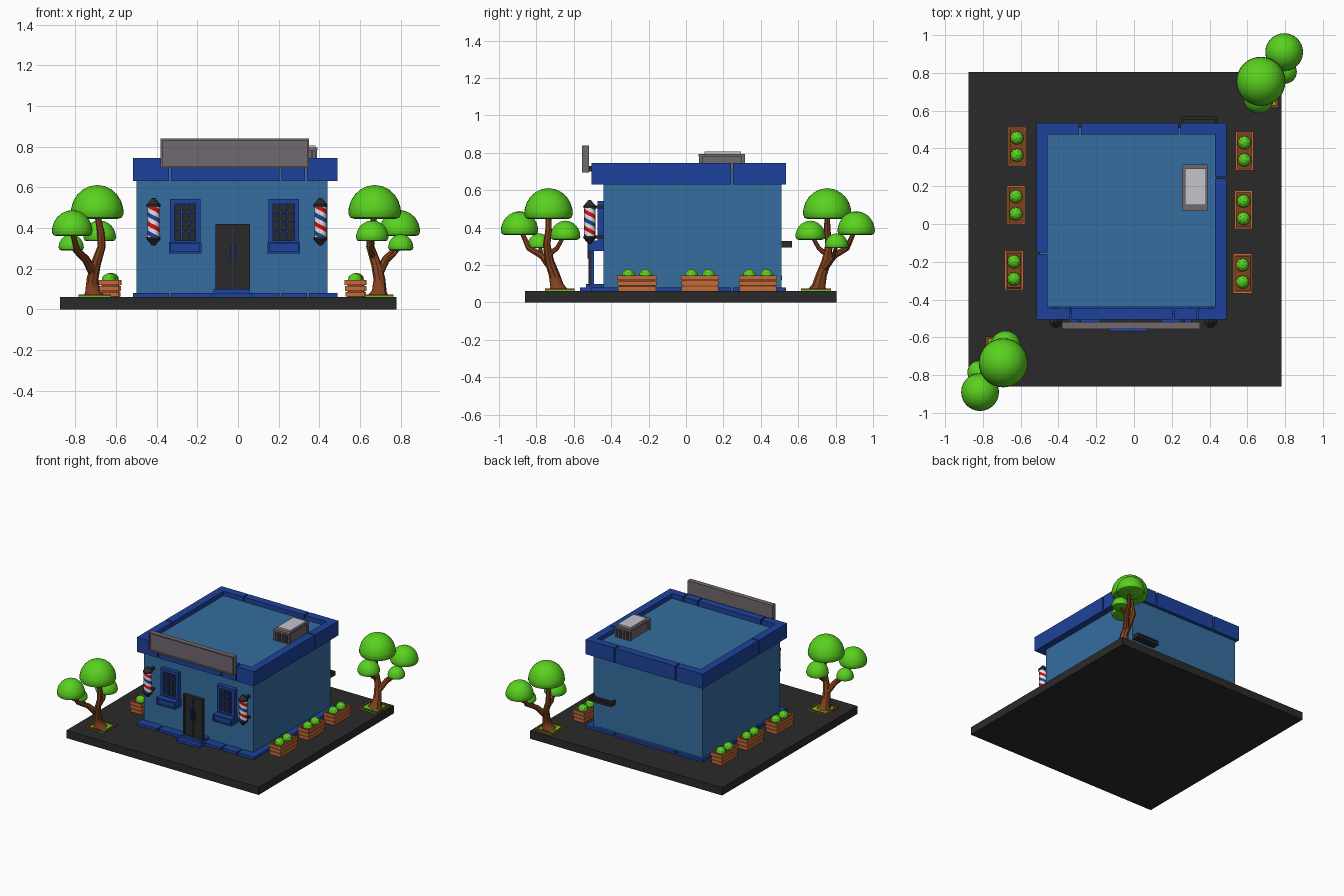
import bpy, bmesh, math, random
from mathutils import Matrix

random.seed(4)
cube = bpy.data.objects.get("Cube")
if cube:
    bpy.data.objects.remove(cube, do_unlink=True)


def material(name, *rgb):
    lin = [(c / 255) ** 2.2 for c in rgb] + [1]
    m = bpy.data.materials.new(name)
    m.use_nodes = True
    m.diffuse_color = lin
    m.node_tree.nodes["Principled BSDF"].inputs["Base Color"].default_value = lin
    return m


WALL = material("wall_blue", 56, 109, 157)
TRIM = material("trim_blue", 35, 68, 155)
DARK = material("charcoal", 46, 46, 47)
LEAF = material("leaf_green", 90, 208, 36)
BARK = material("bark_brown", 130, 68, 36)
WOOD = material("crate_orange", 196, 106, 60)
GRAY = material("sign_gray", 112, 104, 110)
PALE = material("vent_gray", 196, 194, 200)
WHITE = material("white", 235, 235, 235)
RED = material("red", 215, 22, 26)


def finish(name, bm, mats, smooth=False):
    bmesh.ops.recalc_face_normals(bm, faces=bm.faces[:])
    me = bpy.data.meshes.new(name)
    bm.to_mesh(me)
    bm.free()
    for m in mats:
        me.materials.append(m)
    ob = bpy.data.objects.new(name, me)
    bpy.context.collection.objects.link(ob)
    if smooth:
        smooth_shade(ob)
    return ob


def smooth_shade(ob):
    bpy.ops.object.select_all(action='DESELECT')
    ob.select_set(True)
    bpy.context.view_layer.objects.active = ob
    bpy.ops.object.shade_smooth_by_angle(angle=math.radians(40))


def boxes(name, mat, *specs):
    """One object from boxes given as (x0, x1, y0, y1, z0, z1)."""
    bm = bmesh.new()
    for x0, x1, y0, y1, z0, z1 in specs:
        mtx = Matrix.Translation(((x0 + x1) / 2, (y0 + y1) / 2, (z0 + z1) / 2))
        mtx = mtx @ Matrix.Diagonal((x1 - x0, y1 - y0, z1 - z0, 1))
        bmesh.ops.create_cube(bm, size=1, matrix=mtx)
    return finish(name, bm, [mat])


def frame(x0, x1, y0, y1, z0, z1, t):
    """Four bars of an upright rectangular frame."""
    return [(x0, x0 + t, y0, y1, z0, z1), (x1 - t, x1, y0, y1, z0, z1),
            (x0 + t, x1 - t, y0, y1, z0, z0 + t), (x0 + t, x1 - t, y0, y1, z1 - t, z1)]


def lathe(name, profile, loc, scale, mat, n=24):
    bm = bmesh.new()
    rings = [[bm.verts.new((loc[0] + r * scale * math.cos(k * math.tau / n),
                            loc[1] + r * scale * math.sin(k * math.tau / n),
                            loc[2] + z * scale)) for k in range(n)] for r, z in profile]
    for a, b in zip(rings, rings[1:]):
        for k in range(n):
            bm.faces.new((a[k - 1], a[k], b[k], b[k - 1]))
    bmesh.ops.remove_doubles(bm, verts=bm.verts[:], dist=1e-5)
    return finish(name, bm, [mat], True)


# Ground slab and building body
boxes("ground", DARK, (-.875, .78, -.86, .805, 0, .06))
boxes("walls", WALL, (-.5, .44, -.44, .51, .06, .71))


# Segmented block courses at the roof and the foot of the walls
def course(name, z0, z1, t, front, back, left, right):
    x0, x1, y0, y1, g = -.517, .49, -.505, .535, .005

    def split(a, b, cuts):
        ends = [a] + [e for c in cuts for e in (c - g, c + g)] + [b]
        return zip(ends[::2], ends[1::2])
    bars = [(a, b, y0, y0 + t, z0, z1) for a, b in split(x0, x1, front)]
    bars += [(a, b, y1 - t, y1, z0, z1) for a, b in split(x0, x1, back)]
    bars += [(x0, x0 + t, a, b, z0, z1) for a, b in split(y0 + t, y1 - t, left)]
    bars += [(x1 - t, x1, a, b, z0, z1) for a, b in split(y0 + t, y1 - t, right)]
    boxes(name, TRIM, *bars)


course("roof_trim", .632, .745, .06, [-.335, .21, .335], [-.285, .24], [-.155], [.245])
course("base_trim", .06, .08, .08, [-.335, .21, .345], [-.285, .24], [-.155], [.245])

# Sign board with a raised frame
boxes("sign_board", GRAY, (-.375, .345, -.545, -.52, .70, .835))
boxes("sign_frame", GRAY, *frame(-.38, .35, -.556, -.518, .695, .84, .009))
boxes("sign_brackets", DARK, *[(x, x + .02, -.525, -.50, .70, .73) for x in (-.3, .25)])

# Rooftop vent unit with slatted ends and a pale lid
boxes("vent_body", GRAY, (.265, .38, .085, .3, .705, .785))
boxes("vent_roof", GRAY, (.255, .39, .068, .315, .78, .795))
boxes("vent_lid", PALE, (.27, .38, .10, .295, .795, .806))
boxes("vent_slats", GRAY, *[(x, x + .011, y, y + .017, .71, .785)
                            for y in (.07, .298) for x in [.258 + k * .02 for k in range(7)]])

# Back wall shelf
boxes("back_shelf", DARK, (.25, .44, .505, .568, .295, .312),
      *frame(.25, .44, .55, .568, .295, .328, .012),
      (.25, .262, .505, .55, .312, .328), (.428, .44, .505, .55, .312, .328))

# Windows with glazing bars and sill boxes
for side, cx in (("left", -.26), ("right", .225)):
    a, b = cx - .075, cx + .075
    boxes(side + "_window_glass", DARK, (a + .01, b - .01, -.452, -.43, .32, .53))
    bars = frame(a, b, -.474, -.43, .315, .542, .023)
    bars += [(cx + d - .004, cx + d + .004, -.462, -.44, .33, .53) for d in (-.018, .018)]
    bars += [(a + .02, b - .02, -.462, -.44, z - .004, z + .004) for z in (.384, .429, .474)]
    boxes(side + "_window_frame", TRIM, *bars)
    boxes(side + "_sill_box", TRIM, (a, b, -.51, -.43, .28, .322),
          *frame(a - .005, b + .005, -.52, -.43, .275, .33, .009))

# Double door, handles and steps
boxes("door_slab", TRIM, (-.108, .058, -.508, -.492, .08, .418))
boxes("door_leaves", DARK, (-.105, -.0265, -.514, -.505, .1, .41),
      (-.0235, .055, -.514, -.505, .1, .41))
boxes("door_frame", DARK, *frame(-.11, .06, -.52, -.506, .085, .42, .014))
boxes("door_handles", TRIM, *[(x, x + .007, -.526, -.512, .235, .315) for x in (-.045, -.012)])
boxes("door_steps", TRIM, (-.13, .068, -.568, -.44, .06, .08), (-.12, .06, -.535, -.44, .08, .1))


# Striped poles: helical bands between dark caps
def pole(name, x, y=-.515, r=.03, z0=.35, z1=.51, n=24, band=.0225):
    bm = bmesh.new()

    def ring(j):
        return [bm.verts.new((x + r * math.cos(k * math.tau / n), y + r * math.sin(k * math.tau / n),
                min(z1, max(z0, z0 + band * (j - 4 * k / n))))) for k in range(n + 1)]
    rows = [ring(j) for j in range(13)]
    for j in range(12):
        for k in range(n):
            q = [rows[j][k], rows[j][k + 1], rows[j + 1][k + 1], rows[j + 1][k]]
            if max(v.co.z for v in q) - min(v.co.z for v in q) > 1e-5:
                bm.faces.new(q).material_index = (0, 1, 0, 2)[j % 4]
    bmesh.ops.remove_doubles(bm, verts=bm.verts[:], dist=1e-6)
    finish(name, bm, [WHITE, RED, TRIM], True)
    cap = [(0, -.2), (1.12, -.2), (1.15, .15), (1.0, .35), (.55, .85), (.3, 1.2), (0, 1.25)]
    lathe(name + "_top_cap", cap, (x, y, z1), r, DARK)
    lathe(name + "_bottom_cap", [(a, -b) for a, b in cap], (x, y, z0), r, DARK)
    boxes(name + "_bracket", DARK, *[(x - .01, x + .01, y, -.435, z - .008, z + .008)
                                     for z in (z0, z1)])


pole("left_pole", -.415)
pole("right_pole", .405)


# Slatted crates with two small shrubs each
def planter(name, cx, cy):
    w, d = .045, .1
    slats = []
    for k in range(3):
        z = .062 + k * .029
        s = random.uniform(-.003, .003) + k * .002
        a, b = w + s, d + s
        slats += [(cx - a, cx + a, cy - b, cy - b + .01, z, z + .024),
                  (cx - a, cx + a, cy + b - .01, cy + b, z, z + .024),
                  (cx - a, cx - a + .01, cy - b, cy + b, z, z + .024),
                  (cx + a - .01, cx + a, cy - b, cy + b, z, z + .024)]
    boxes(name + "_slats", WOOD, *slats)
    boxes(name + "_soil", BARK, (cx - .037, cx + .037, cy - .092, cy + .092, .06, .132))
    bm = bmesh.new()
    for dy in (-.046, .046):
        bmesh.ops.create_icosphere(bm, subdivisions=2, radius=.036,
                                   matrix=Matrix.Translation((cx, cy + dy, .143)))
    finish(name + "_shrubs", bm, [LEAF])


for i, (x, y) in enumerate([(-.62, .41), (-.625, .10), (-.635, -.245),
                            (.585, .385), (.58, .075), (.575, -.262)]):
    planter("planter_%d" % (i + 1), x, y)

# Trees: tapering limbs under rounded dome canopies
DOME = [(0, 0), (.78, 0), (.93, .05), (1, .2), (.98, .42), (.9, .68), (.75, .92),
        (.55, 1.1), (.3, 1.23), (0, 1.28)]
CANOPY = [(-.692, -.735, .445, .13), (-.815, -.89, .36, .1),
          (-.82, -.785, .29, .062), (-.68, -.645, .335, .08)]
LIMBS = [[(-.71, -.685, .06, .055), (-.715, -.69, .09, .036), (-.715, -.705, .15, .029),
          (-.7, -.73, .22, .025), (-.67, -.745, .31, .02), (-.675, -.735, .38, .018),
          (-.692, -.735, .47, .014)],
         [(-.712, -.715, .18, .024), (-.75, -.77, .25, .019), (-.79, -.84, .29, .016),
          (-.815, -.88, .38, .012)],
         [(-.75, -.77, .24, .014), (-.785, -.775, .27, .011), (-.82, -.785, .31, .009)],
         [(-.685, -.74, .25, .015), (-.675, -.69, .29, .012), (-.68, -.65, .36, .01)]]


def tree(name, place):
    for i, (x, y, z, r) in enumerate(CANOPY):
        lathe("%s_canopy_%d" % (name, i + 1), DOME, (*place(x, y), z), r, LEAF, 32)
    cu = bpy.data.curves.new(name + "_trunk", 'CURVE')
    cu.dimensions = '3D'
    cu.bevel_depth = 1
    cu.bevel_resolution = 2
    cu.use_fill_caps = True
    cu.materials.append(BARK)
    for limb in LIMBS:
        sp = cu.splines.new('POLY')
        sp.points.add(len(limb) - 1)
        for p, (x, y, z, r) in zip(sp.points, limb):
            p.co = (*place(x, y), z, 1)
            p.radius = r
    ob = bpy.data.objects.new(name + "_trunk", cu)
    bpy.context.collection.objects.link(ob)
    bpy.ops.object.select_all(action='DESELECT')
    ob.select_set(True)
    bpy.context.view_layer.objects.active = ob
    bpy.ops.object.convert(target='MESH')
    smooth_shade(bpy.context.view_layer.objects.active)
    # Square planting bed
    x, y = place(-.705, -.675)
    h, t = .08, .015
    boxes(name + "_bed_grass", LEAF, (x - h, x + h, y - h, y + h, .055, .066))
    boxes(name + "_bed_border", BARK, (x - h, x + h, y - h, y - h + t, .055, .074),
          (x - h, x + h, y + h - t, y + h, .055, .074),
          (x - h, x - h + t, y - h + t, y + h - t, .055, .074),
          (x + h - t, x + h, y - h + t, y + h - t, .055, .074))


tree("front_tree", lambda x, y: (x, y))
tree("back_tree", lambda x, y: (-.02 - x, .02 - y))
